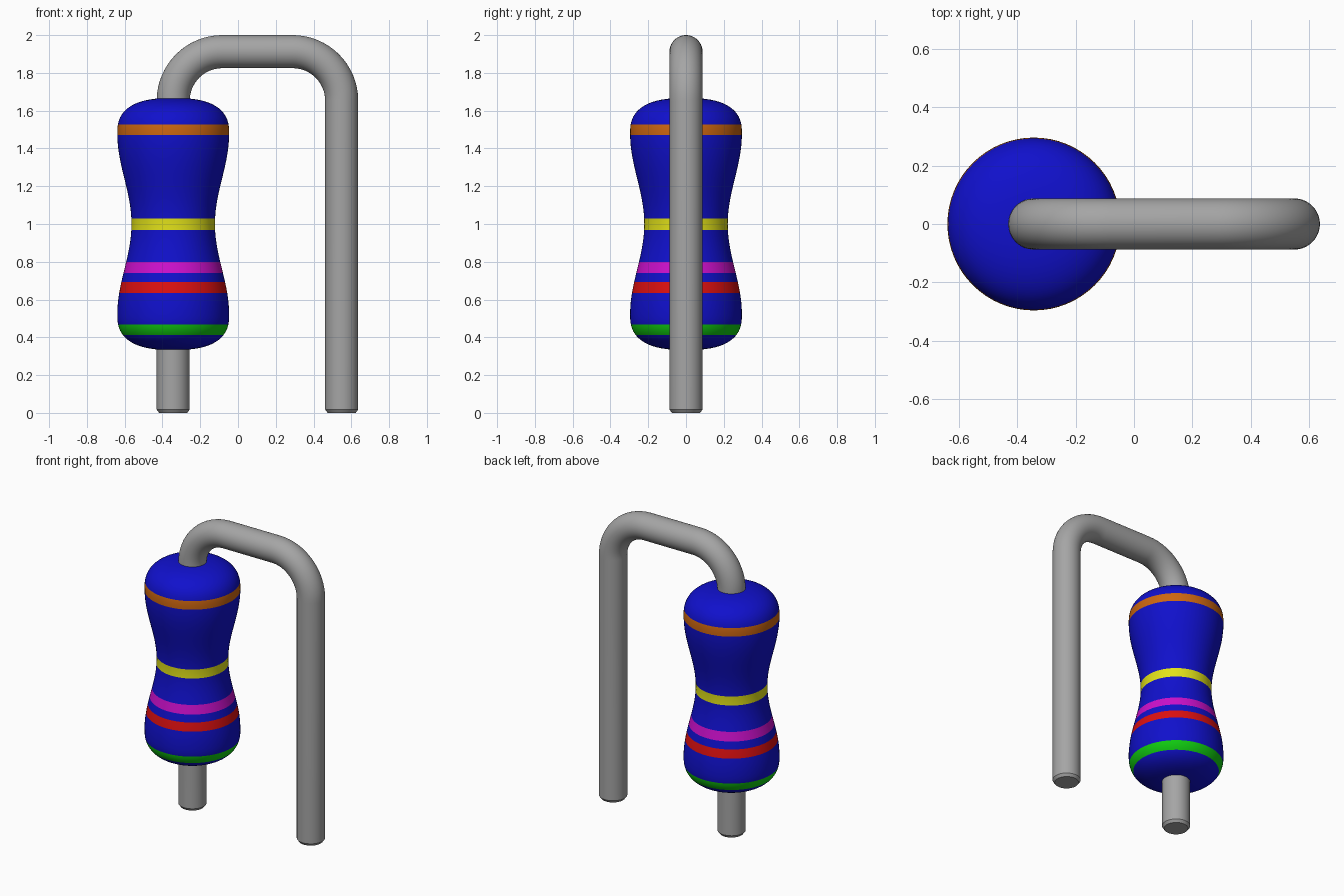
import bpy, bmesh, math
from mathutils import Vector

if "Cube" in bpy.data.objects:
    bpy.data.objects.remove(bpy.data.objects["Cube"])

SEGMENTS = 64
BODY_X, LEG_X = -0.343, 0.549
WIRE_R, BEND_R, WIRE_TOP = 0.0875, 0.26, 1.9125


def srgb(*rgb):
    return [((c / 255 + 0.055) / 1.055) ** 2.4 if c > 10 else c / 255 / 12.92 for c in rgb] + [1.0]


def material(name, color):
    m = bpy.data.materials.new(name)
    m.use_nodes = True
    m.diffuse_color = color
    m.node_tree.nodes["Principled BSDF"].inputs["Base Color"].default_value = color
    return m


def tube(name, sections, materials, pick=lambda i: 0):
    """Skin circles given as (centre, side direction, radius); the other circle axis is y."""
    bm = bmesh.new()
    rings = []
    for centre, side, r in sections:
        ring = []
        for k in range(SEGMENTS):
            a = 2 * math.pi * k / SEGMENTS
            ring.append(bm.verts.new(centre + side * (r * math.cos(a)) + Vector((0, r * math.sin(a), 0))))
        rings.append(ring)
    for i, (a, b) in enumerate(zip(rings, rings[1:])):
        for k in range(SEGMENTS):
            n = (k + 1) % SEGMENTS
            bm.faces.new((a[k], a[n], b[n], b[k])).material_index = pick(i)
    bm.faces.new(rings[0][::-1])
    bm.faces.new(rings[-1])
    bmesh.ops.recalc_face_normals(bm, faces=bm.faces)
    mesh = bpy.data.meshes.new(name)
    bm.to_mesh(mesh)
    bm.free()
    obj = bpy.data.objects.new(name, mesh)
    bpy.context.collection.objects.link(obj)
    for m in materials:
        mesh.materials.append(m)
    bpy.ops.object.select_all(action='DESELECT')
    obj.select_set(True)
    bpy.context.view_layer.objects.active = obj
    bpy.ops.object.shade_smooth_by_angle(angle=math.radians(35))
    return obj


# Body colours; each band is (bottom, top) in height
blue = material("body_blue", srgb(16, 16, 204))
bands = [
    (0.413, 0.468, material("band_green", srgb(16, 204, 16))),
    (0.635, 0.692, material("band_red", srgb(220, 16, 16))),
    (0.741, 0.800, material("band_magenta", srgb(204, 16, 204))),
    (0.967, 1.028, material("band_yellow", srgb(225, 225, 25))),
    (1.470, 1.527, material("band_orange", srgb(204, 102, 16))),
]

# Body: cosine waist between two rounded caps, symmetric about z = 1
MID, SHOULDER, CAP, R_MAX, R_WAIST, POWER = 1.0, 0.48, 0.187, 0.296, 0.221, 2.6


def body_radius(z):
    t = abs(z - MID)
    if t < SHOULDER:
        return (R_MAX + R_WAIST) / 2 - (R_MAX - R_WAIST) / 2 * math.cos(math.pi * t / SHOULDER)
    h = min((t - SHOULDER) / CAP, 1)
    return R_MAX * (1 - h ** POWER) ** (1 / POWER)


offsets = [SHOULDER * i / 20 for i in range(21)]
offsets += [SHOULDER + CAP * math.sin(math.pi / 2 * i / 16) for i in range(1, 16)]
edges = [z for lo, hi, _ in bands for z in (lo, hi)]
heights = {MID + s * t for t in offsets for s in (-1, 1)}
heights = sorted([z for z in heights if all(abs(z - e) > 0.004 for e in edges)] + edges)


def band_index(i):
    z = (heights[i] + heights[i + 1]) / 2
    return next((k + 1 for k, (lo, hi, _) in enumerate(bands) if lo < z < hi), 0)


X = Vector((1, 0, 0))
sections = [(Vector((BODY_X, 0, z)), X, body_radius(z)) for z in heights]
# Close the caps inside the wire
sections.insert(0, (Vector((BODY_X, 0, MID - SHOULDER - CAP)), X, 0.06))
sections.append((Vector((BODY_X, 0, MID + SHOULDER + CAP)), X, 0.06))
tube("resistor_body", sections, [blue] + [b[2] for b in bands],
     lambda i: band_index(i - 1) if 0 < i < len(heights) else 0)

# Wire: up through the body, over two bends and down to the ground
grey = material("wire_grey", srgb(165, 165, 165))
ends = [(0.0, WIRE_R - 0.013), (0.018, WIRE_R)]
wire = [(Vector((BODY_X, 0, z)), X, r) for z, r in ends]
for cx, start in ((BODY_X + BEND_R, math.pi), (LEG_X - BEND_R, math.pi / 2)):
    for i in range(17):
        a = start - math.pi / 2 * i / 16
        out = Vector((math.cos(a), 0, math.sin(a)))
        wire.append((Vector((cx, 0, WIRE_TOP - BEND_R)) + out * BEND_R, -out, WIRE_R))
wire += [(Vector((LEG_X, 0, z)), -X, r) for z, r in reversed(ends)]
tube("wire_lead", wire, [grey])
